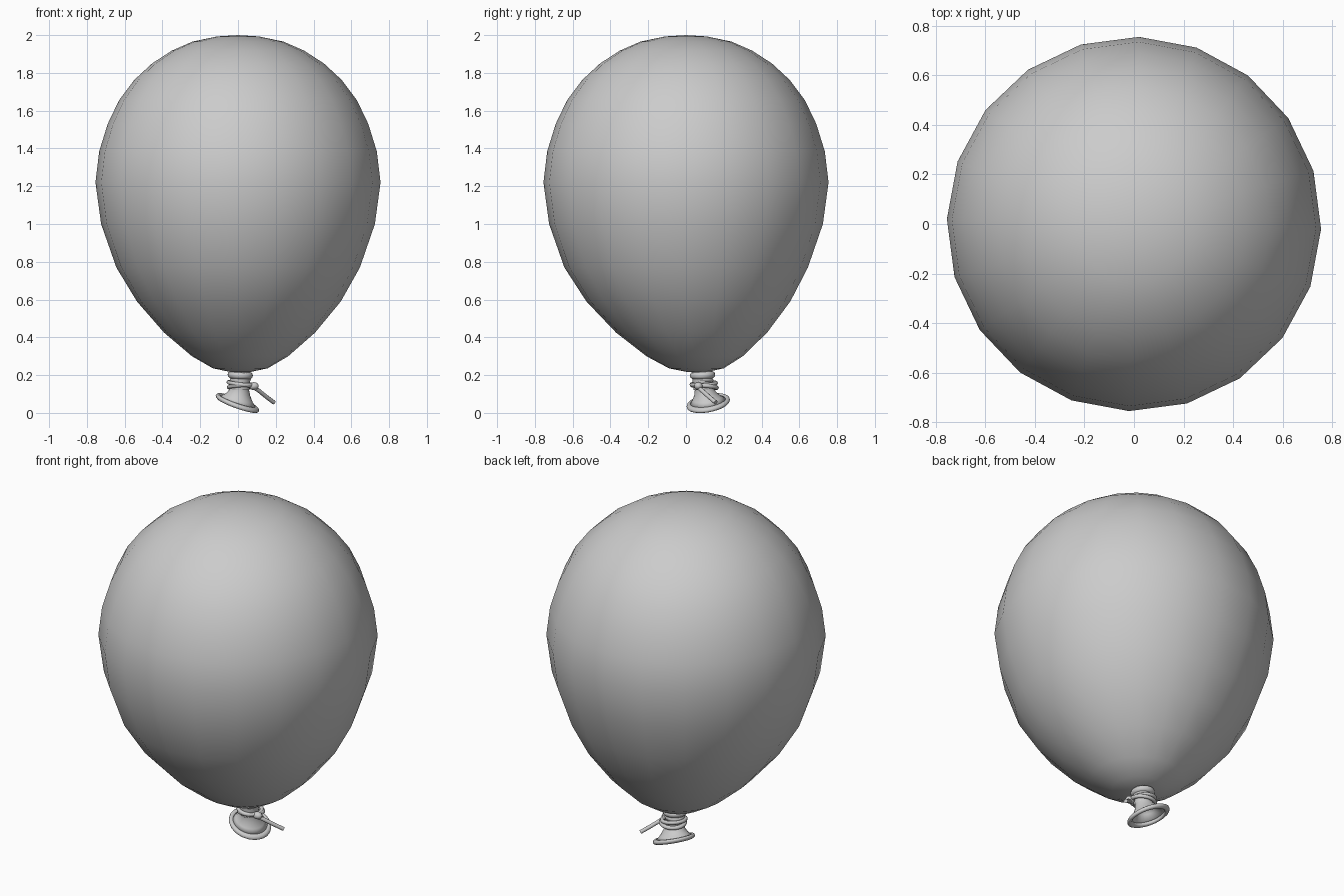
import bpy, bmesh, math
from mathutils import Vector

cube = bpy.data.objects.get("Cube")
if cube:
    bpy.data.objects.remove(cube, do_unlink=True)

grey = bpy.data.materials.new("light_grey_rubber")
grey.use_nodes = True
grey.diffuse_color = (0.6, 0.6, 0.6, 1)
grey.node_tree.nodes["Principled BSDF"].inputs["Base Color"].default_value = (0.6, 0.6, 0.6, 1)


def finish(name, bm):
    bmesh.ops.recalc_face_normals(bm, faces=bm.faces)
    mesh = bpy.data.meshes.new(name)
    bm.to_mesh(mesh)
    bm.free()
    for p in mesh.polygons:
        p.use_smooth = True
    mesh.materials.append(grey)
    obj = bpy.data.objects.new(name, mesh)
    bpy.context.collection.objects.link(obj)
    return obj


def loft(name, rings, sides, turn=0.0, closed=False):
    """Join rings of (centre, radius, slope x, slope y); radius 0 makes a pole."""
    bm = bmesh.new()
    loops = []
    for c, r, sx, sy in rings:
        pts = []
        for i in range(sides if r else 1):
            a = turn + math.tau * i / sides
            dx, dy = r * math.cos(a), r * math.sin(a)
            pts.append(bm.verts.new((c[0] + dx, c[1] + dy, c[2] + sx * dx + sy * dy)))
        loops.append(pts)
    pairs = list(zip(loops, loops[1:]))
    if closed:
        pairs.append((loops[-1], loops[0]))
    for a, b in pairs:
        for i in range(sides):
            j = (i + 1) % sides
            quad = [a[i % len(a)], a[j % len(a)], b[j % len(b)], b[i % len(b)]]
            bm.faces.new(list(dict.fromkeys(quad)))
    return finish(name, bm)


def ring(name, centre, radius, thick, sx=0.0, sy=0.0):
    """A doughnut lying on a sloped plane."""
    rings = []
    for i in range(10):
        a = math.tau * i / 10
        c = (centre[0], centre[1], centre[2] + thick * math.sin(a))
        rings.append((c, radius + thick * math.cos(a), sx, sy))
    return loft(name, rings, 24, closed=True)


# Inflated body: (radius, height), drifting backwards towards the neck
profile = [(0, 2.0), (0.11, 1.993), (0.24, 1.966), (0.35, 1.918), (0.455, 1.85),
           (0.55, 1.762), (0.63, 1.655), (0.69, 1.53), (0.735, 1.385), (0.755, 1.22),
           (0.725, 1.0), (0.645, 0.77), (0.54, 0.59), (0.4, 0.425), (0.255, 0.3),
           (0.145, 0.236), (0.05, 0.216), (0, 0.214)]
body = []
for r, z in profile:
    drop = max(0.0, 0.8 - z) / 0.6
    body.append(((0.013 * drop, 0.06 * drop ** 1.5, z), r, 0, 0))
loft("balloon_body", body, 20, math.radians(-1.5))

# Twisted neck
loft("neck", [((0.012, 0.08, 0.25), 0.055, 0, 0), ((0.012, 0.09, 0.12), 0.05, 0, 0)], 20)
ring("upper_neck_roll", (0.012, 0.088, 0.2), 0.047, 0.02, -0.04, 0.04)
ring("lower_neck_roll", (0.012, 0.09, 0.175), 0.04, 0.016, 0.08, -0.05)

# Flared mouth, open underneath, with a rolled lip
top, low = Vector((0.012, 0.09, 0.15)), Vector((-0.003, 0.118, 0.052))
skirt = []
for t, r in [(0, 0.047), (0.25, 0.05), (0.5, 0.06), (0.75, 0.077), (1, 0.104),
             (0.9, 0.082), (0.6, 0.056), (0.3, 0.044), (0.28, 0)]:
    skirt.append((top.lerp(low, t), r, -0.34 * t, 0.16 * t))
loft("flared_mouth", skirt, 24)
ring("mouth_lip", low, 0.101, 0.014, -0.34, 0.16)

# Tying cord: two loops, a knot and a loose tail
ring("upper_cord_loop", (0.014, 0.094, 0.154), 0.064, 0.011, -0.12, 0.06)
ring("lower_cord_loop", (0.018, 0.097, 0.14), 0.066, 0.011, 0.06, -0.1)

bm = bmesh.new()
bmesh.ops.create_uvsphere(bm, u_segments=14, v_segments=10, radius=0.023)
knot = finish("cord_knot", bm)
knot.location = (0.083, 0.066, 0.142)
knot.scale = (1.2, 1, 0.9)

path = [(0.075, 0.058, 0.14), (0.11, 0.085, 0.118), (0.15, 0.122, 0.085), (0.19, 0.157, 0.055)]
curve = bpy.data.curves.new("cord_tail", "CURVE")
curve.dimensions = "3D"
curve.bevel_depth = 0.0115
curve.bevel_resolution = 2
curve.use_fill_caps = True
spline = curve.splines.new("POLY")
spline.points.add(len(path) - 1)
for p, co in zip(spline.points, path):
    p.co = (*co, 1)
spline.use_smooth = True
curve.materials.append(grey)
bpy.context.collection.objects.link(bpy.data.objects.new("cord_tail", curve))
